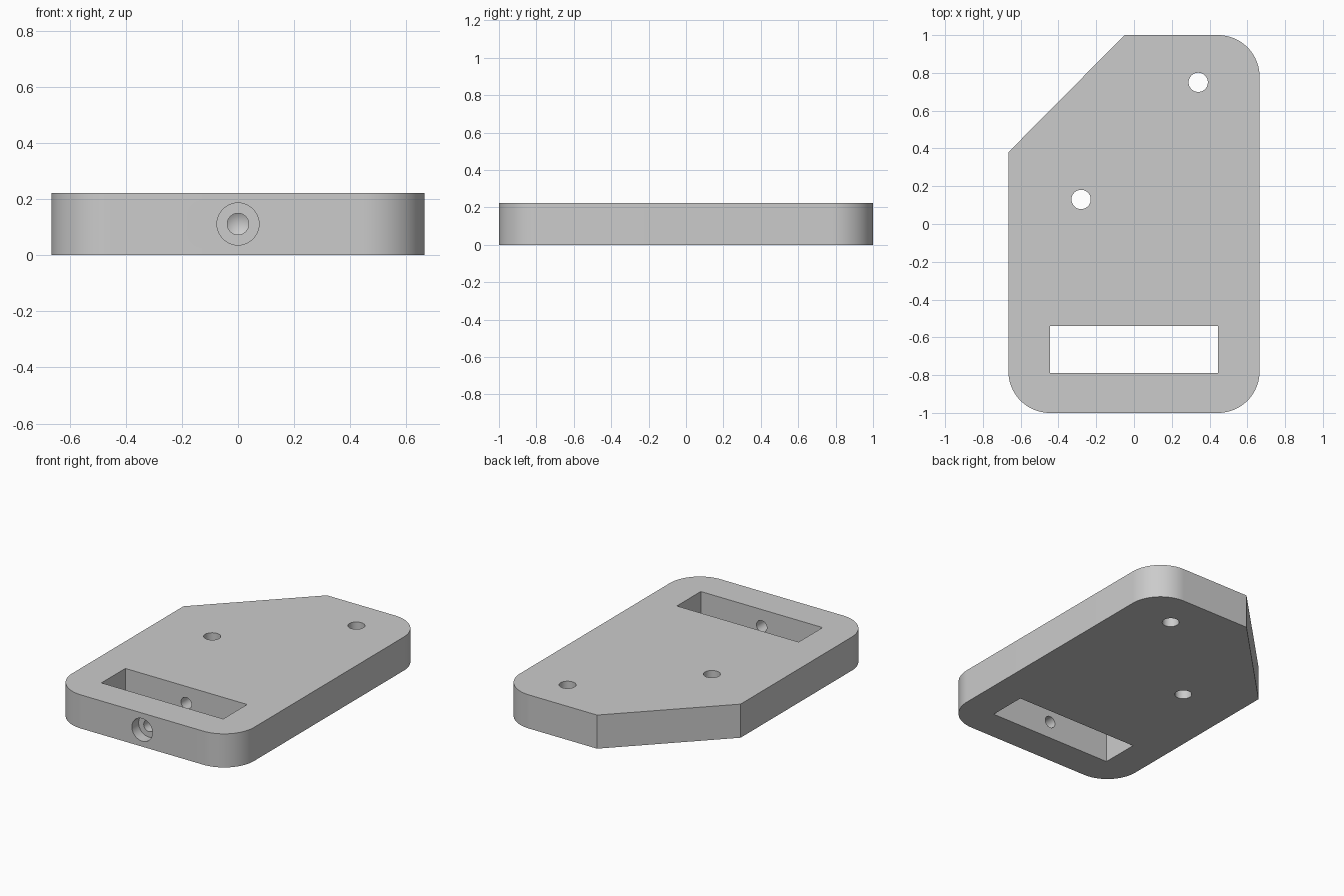
import bpy, bmesh
from math import cos, sin, pi, radians
from mathutils import Matrix

if "Cube" in bpy.data.objects:
    bpy.data.objects.remove(bpy.data.objects["Cube"])

W, L, T, R = 0.665, 1.0, 0.222, 0.22


def make_object(name, bm):
    bmesh.ops.recalc_face_normals(bm, faces=bm.faces)
    mesh = bpy.data.meshes.new(name)
    bm.to_mesh(mesh)
    bm.free()
    obj = bpy.data.objects.new(name, mesh)
    bpy.context.collection.objects.link(obj)
    return obj


def prism(name, outline, z0, z1):
    bm = bmesh.new()
    face = bm.faces.new([bm.verts.new((x, y, z0)) for x, y in outline])
    ext = bmesh.ops.extrude_face_region(bm, geom=[face])
    verts = [v for v in ext["geom"] if isinstance(v, bmesh.types.BMVert)]
    bmesh.ops.translate(bm, verts=verts, vec=(0, 0, z1 - z0))
    return make_object(name, bm)


def lathe(name, profile, matrix, steps=48):
    """Revolve (radius, height) points about local z."""
    bm = bmesh.new()
    verts = [bm.verts.new((r, 0, h)) for r, h in profile]
    edges = [bm.edges.new(pair) for pair in zip(verts, verts[1:])]
    bmesh.ops.spin(bm, geom=verts + edges, cent=(0, 0, 0), axis=(0, 0, 1),
                   angle=2 * pi, steps=steps)
    bmesh.ops.remove_doubles(bm, verts=bm.verts, dist=1e-5)
    bmesh.ops.transform(bm, matrix=matrix, verts=bm.verts)
    return make_object(name, bm)


def arc(cx, cy, start, steps=20):
    return [(cx + R * cos(start + pi / 2 * i / steps),
             cy + R * sin(start + pi / 2 * i / steps)) for i in range(steps + 1)]


# Plate: three rounded corners and one long chamfer
outline = (arc(-W + R, -L + R, pi) + arc(W - R, -L + R, 1.5 * pi)
           + arc(W - R, L - R, 0) + [(-0.05, L), (-W, 0.38)])
plate = prism("plate", outline, 0, T)

# Rectangular window
cutters = [prism("window_cutter", [(-0.445, -0.79), (0.445, -0.79),
                                   (0.445, -0.54), (-0.445, -0.54)], -0.1, T + 0.1)]

# Two vertical through holes
for x, y in [(0.34, 0.75), (-0.28, 0.13)]:
    cutters.append(lathe("hole_cutter",
                         [(0, -0.1), (0.051, -0.1), (0.051, T + 0.1), (0, T + 0.1)],
                         Matrix.Translation((x, y, 0))))

# Counterbored front hole, crossing the window and ending in a drill tip
bore = [(0, -0.1), (0.075, -0.1), (0.075, 0.07), (0.038, 0.07), (0.038, 0.66), (0, 0.682)]
cutters.append(lathe("bore_cutter", bore,
                     Matrix.Translation((0, -L, T / 2)) @ Matrix.Rotation(radians(-90), 4, 'X')))

bpy.context.view_layer.objects.active = plate
plate.select_set(True)
for cutter in cutters:
    mod = plate.modifiers.new("cut", 'BOOLEAN')
    mod.operation = 'DIFFERENCE'
    mod.solver = 'EXACT'
    mod.object = cutter
    bpy.ops.object.modifier_apply(modifier=mod.name)
    bpy.data.objects.remove(cutter)

bpy.ops.object.shade_smooth_by_angle(angle=radians(25))
